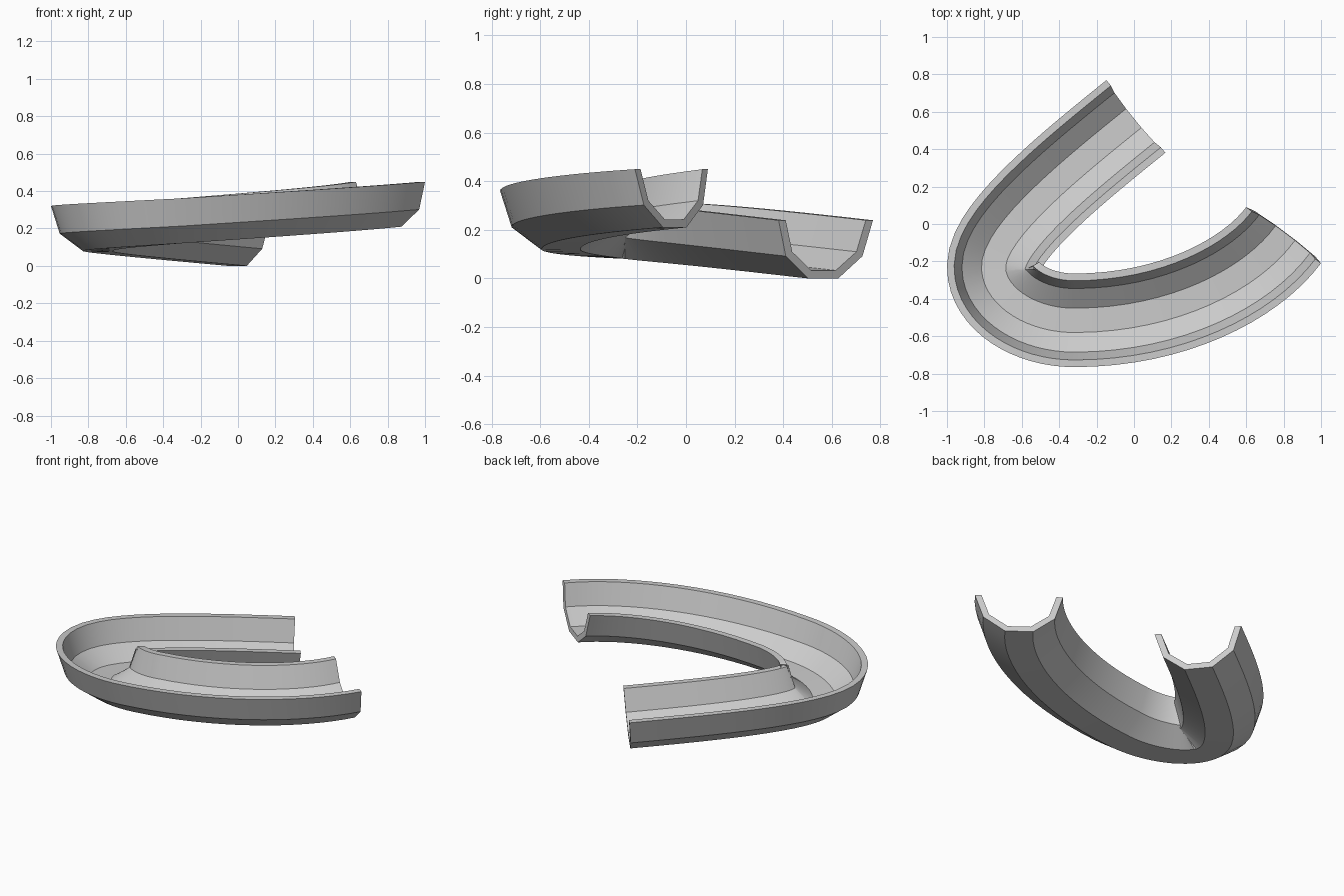
import bpy
import bmesh
from math import radians
from mathutils import Vector
from mathutils.geometry import interpolate_bezier

if "Cube" in bpy.data.objects:
    bpy.data.objects.remove(bpy.data.objects["Cube"], do_unlink=True)

STEPS = 16            # sections per curve span
RIM_START, RIM_END = 0.45, 0.24

grey = bpy.data.materials.new("plain grey")
grey.use_nodes = True
grey.diffuse_color = (0.6, 0.6, 0.6, 1)
grey.node_tree.nodes["Principled BSDF"].inputs["Base Color"].default_value = (0.6, 0.6, 0.6, 1)

# Centre line of the bend: knot, handle, handle, knot ...
track = [Vector((x, y, 0)) for x, y in (
    (0.80, -0.06), (0.62, -0.30), (0.20, -0.515),
    (-0.32, -0.515), (-0.55, -0.515), (-0.75, -0.385),
    (-0.75, -0.23), (-0.75, -0.03), (-0.28, 0.34), (0.01, 0.575))]
path = [track[0]]
for i in range(0, len(track) - 1, 3):
    path += interpolate_bezier(*track[i:i + 4], STEPS + 1)[1:]

# Steady descent along the length
lengths = [0.0]
for a, b in zip(path, path[1:]):
    lengths.append(lengths[-1] + (b - a).length)
fall = (RIM_END - RIM_START) / lengths[-1]
for p, run in zip(path, lengths):
    p.z = RIM_START + fall * run

# Trough section, one half: outer skin down, then mirrored, inner skin back
outer = [(0.25, 0), (0.203, -0.148), (0.08, -0.24)]
inner = [(0.065, -0.207), (0.17, -0.13), (0.212, 0)]


def mirrored(points):
    return [(-u, v) for u, v in reversed(points)]


section = outer + mirrored(outer) + mirrored(inner) + inner

# Sweep the section along the path
bm = bmesh.new()
rings = []
for i, p in enumerate(path):
    if i == 0:
        heading = track[1] - track[0]
    elif i == len(path) - 1:
        heading = track[-1] - track[-2]
    else:
        heading = path[i + 1] - path[i - 1]
    heading.z = 0
    heading.normalize()
    heading.z = fall
    heading.normalize()
    side = heading.cross(Vector((0, 0, 1))).normalized()
    up = side.cross(heading)
    rings.append([bm.verts.new(p + side * u + up * v) for u, v in section])

for a, b in zip(rings, rings[1:]):
    for j in range(len(section)):
        k = (j + 1) % len(section)
        bm.faces.new((a[j], a[k], b[k], b[j]))
bm.faces.new(list(reversed(rings[0])))
bm.faces.new(rings[-1])
bmesh.ops.recalc_face_normals(bm, faces=bm.faces)

mesh = bpy.data.meshes.new("curved_trough")
bm.to_mesh(mesh)
bm.free()
mesh.materials.append(grey)
trough = bpy.data.objects.new("curved_trough", mesh)
bpy.context.collection.objects.link(trough)

# Soft along the bend, crisp along the folds
bpy.ops.object.select_all(action="DESELECT")
trough.select_set(True)
bpy.context.view_layer.objects.active = trough
bpy.ops.object.shade_smooth_by_angle(angle=radians(30))

# Rest on the ground
lowest = min(v.co.z for v in mesh.vertices)
for v in mesh.vertices:
    v.co.z -= lowest
